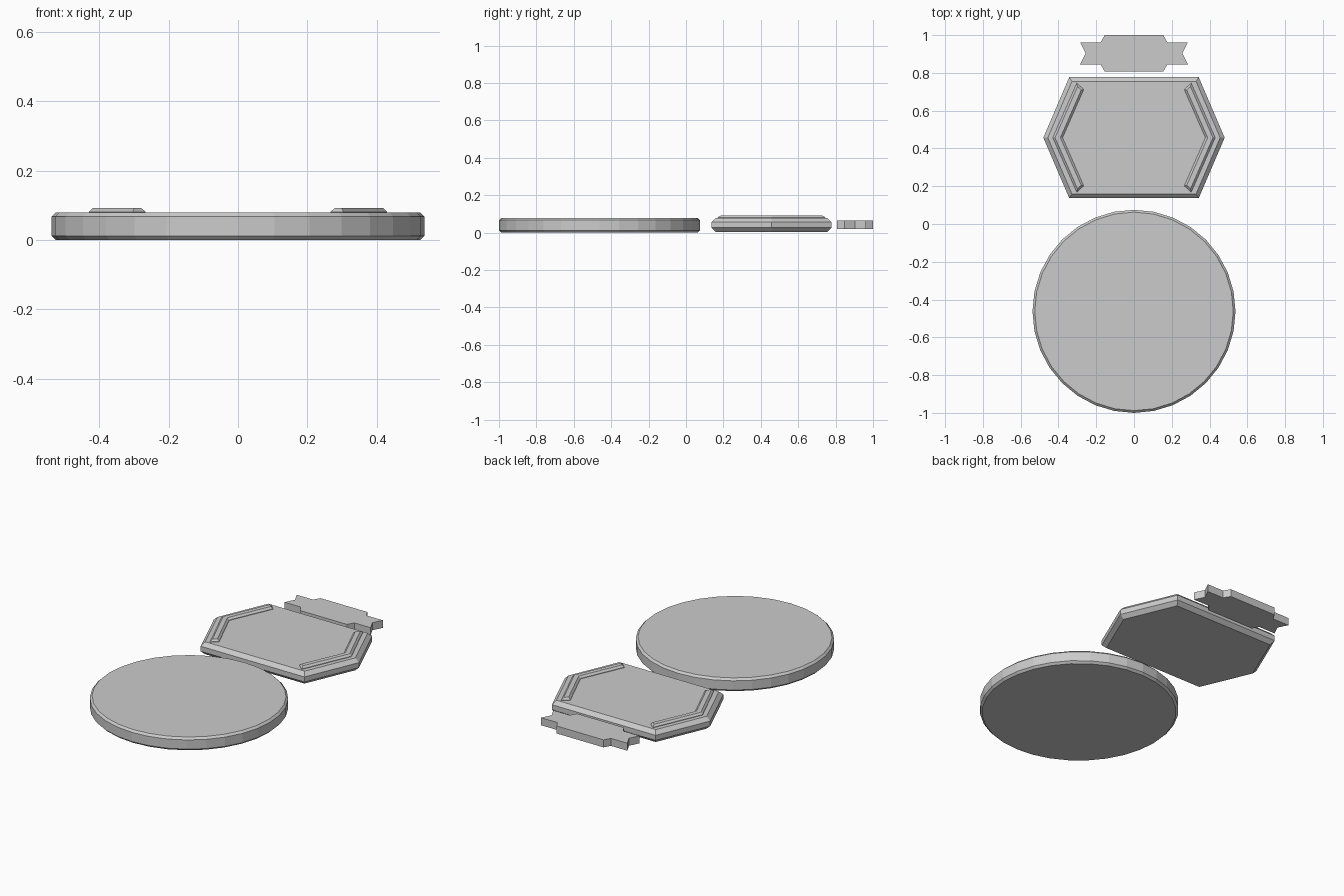
import bpy, bmesh, math

if "Cube" in bpy.data.objects:
    bpy.data.objects.remove(bpy.data.objects["Cube"])


def prism(name, outline, z0, z1, bevel=0.0, bevel_bottom=True):
    """Extrude a flat outline and chamfer the rims of its caps."""
    bm = bmesh.new()
    face = bm.faces.new([bm.verts.new((x, y, z0)) for x, y in outline])
    ext = bmesh.ops.extrude_face_region(bm, geom=[face], use_keep_orig=True)
    for g in ext["geom"]:
        if isinstance(g, bmesh.types.BMVert):
            g.co.z = z1
    bmesh.ops.recalc_face_normals(bm, faces=bm.faces)
    if bevel:
        levels = [z1, z0] if bevel_bottom else [z1]
        rims = [e for e in bm.edges
                if any(all(abs(v.co.z - z) < 1e-6 for v in e.verts) for z in levels)]
        bmesh.ops.bevel(bm, geom=rims, offset=bevel, offset_type='OFFSET',
                        segments=1, profile=0.5, affect='EDGES')
    mesh = bpy.data.meshes.new(name)
    bm.to_mesh(mesh)
    bm.free()
    ob = bpy.data.objects.new(name, mesh)
    bpy.context.collection.objects.link(ob)
    return ob


# Round base disc
R, CY, N = 0.5375, -0.4625, 32
disc = [(R * math.cos(2 * math.pi * i / N), CY + R * math.sin(2 * math.pi * i / N))
        for i in range(N)]
prism("round_disc", disc, 0.0, 0.079, 0.012)

# Hexagonal plaque
HY = 0.457
hexagon = [(0.48, HY), (0.343, HY + 0.32), (-0.343, HY + 0.32),
           (-0.48, HY), (-0.343, HY - 0.32), (0.343, HY - 0.32)]
prism("hexagon_plaque", hexagon, 0.004, 0.078, 0.022)

# Raised chevron ridges on the left and right of the plaque
for name, s in (("left_ridge", -1), ("right_ridge", 1)):
    chevron = [(0.303, 0.289), (0.43, 0), (0.303, -0.289),
               (0.266, -0.255), (0.378, 0), (0.266, 0.255)]
    prism(name, [(s * x, HY + y) for x, y in chevron], 0.07, 0.092, 0.011, False)

# Notched ribbon banner, one half mirrored to the other
BY = 0.9035
half = [(0.155, -0.0965), (0.177, -0.058), (0.285, -0.058), (0.256, 0),
        (0.285, 0.058), (0.177, 0.058), (0.155, 0.0965)]
ribbon = half + [(-x, y) for x, y in reversed(half)]
prism("ribbon_banner", [(x, BY + y) for x, y in ribbon], 0.019, 0.064)
